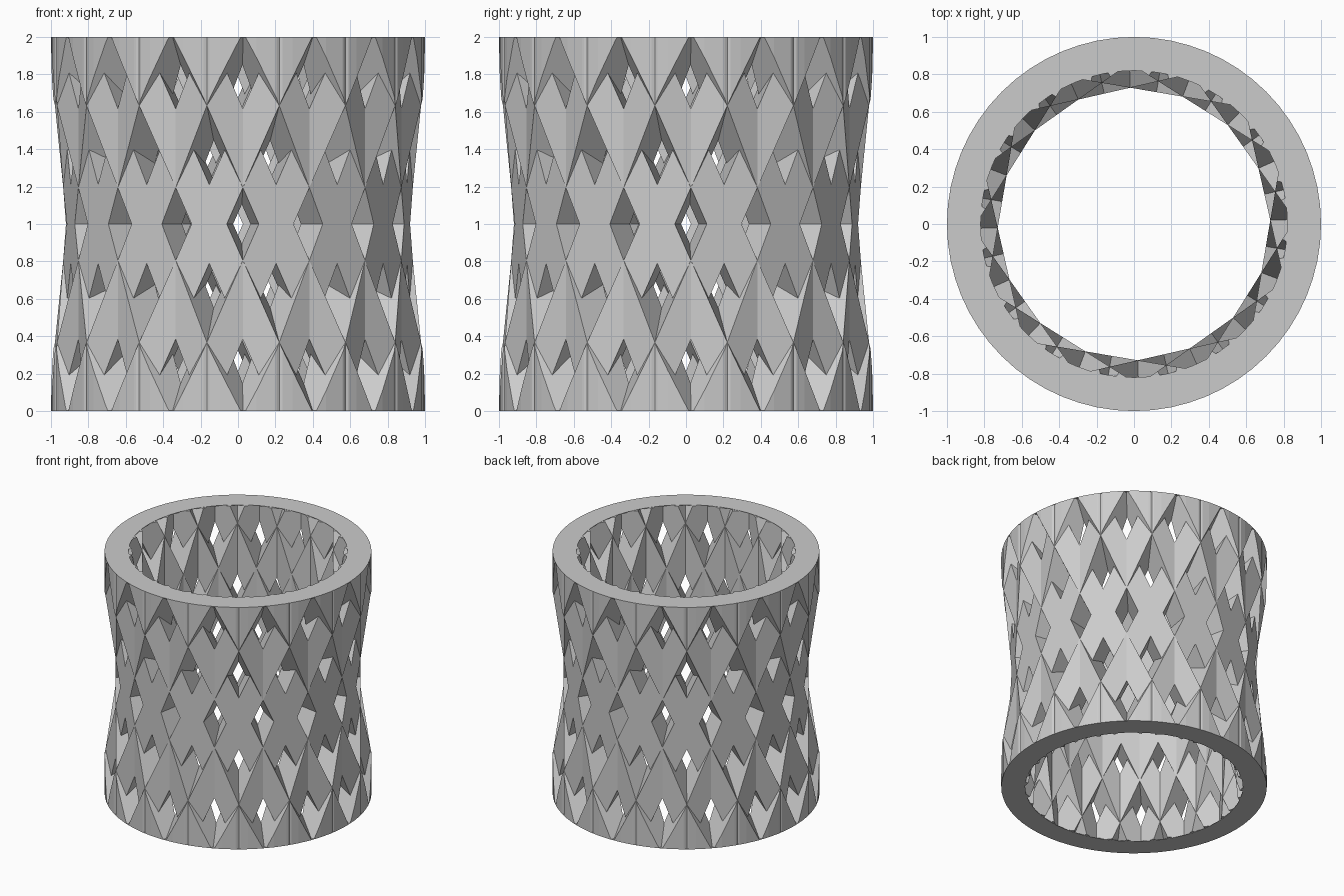
import bpy, bmesh, math
from mathutils import Vector, Matrix

if "Cube" in bpy.data.objects:
    bpy.data.objects.remove(bpy.data.objects["Cube"])

COUNT = 16            # slats per leaning direction
SEG = 64              # sides of the end rings
R_OUT, R_IN = 0.917, 0.715   # outer / inner slat planes at the waist
LEAN = 0.45           # sideways travel per unit of height
HALF_W = 0.095        # half the horizontal slat width
H = 2.0
TURN = math.radians(1.6)
LIP = 0.004


def add_object(name, bm):
    bmesh.ops.recalc_face_normals(bm, faces=bm.faces)
    mesh = bpy.data.meshes.new(name)
    bm.to_mesh(mesh)
    bm.free()
    obj = bpy.data.objects.new(name, mesh)
    bpy.context.collection.objects.link(obj)
    return obj


def slat_mesh(name, side):
    """Straight leaning slat, trimmed to the outer cylinder."""
    bm = bmesh.new()
    bmesh.ops.create_cube(bm, size=1.0)
    for v in bm.verts:
        z = LIP / 2 if v.co.z < 0 else H - LIP / 2
        y = -R_OUT if v.co.y < 0 else -R_IN
        x = side * LEAN * (z - 1) + (HALF_W if v.co.x > 0 else -HALF_W)
        v.co = (x, y, z)
    bm.transform(Matrix.Rotation(math.radians(180 / COUNT) + TURN, 4, 'Z'))
    for i in range(SEG):
        a = (i + 0.5) * 2 * math.pi / SEG
        n = Vector((math.cos(a), math.sin(a), 0))
        d = math.cos(math.pi / SEG)
        if max(v.co.dot(n) for v in bm.verts) <= d + 1e-5:
            continue
        cut = bmesh.ops.bisect_plane(
            bm, geom=bm.verts[:] + bm.edges[:] + bm.faces[:], dist=1e-6,
            plane_co=n * d, plane_no=n, clear_outer=True)
        edges = [e for e in cut['geom_cut']
                 if isinstance(e, bmesh.types.BMEdge) and e.is_boundary]
        if edges:
            bmesh.ops.edgeloop_fill(bm, edges=edges)
    return add_object(name, bm)


def end_ring(name, z0):
    """Thin flat annulus closing one end."""
    bm = bmesh.new()
    loops = []
    for r, z in ((0.82, z0), (1.0, z0), (1.0, z0 + LIP), (0.82, z0 + LIP)):
        loops.append([bm.verts.new((r * math.cos(2 * math.pi * i / SEG),
                                    r * math.sin(2 * math.pi * i / SEG), z))
                      for i in range(SEG)])
    for k in range(4):
        a, b = loops[k], loops[(k + 1) % 4]
        for i in range(SEG):
            j = (i + 1) % SEG
            bm.faces.new((a[i], a[j], b[j], b[i]))
    return add_object(name, bm)


# Two families of crossing slats
for label, side in (("right_leaning_slat", 1), ("left_leaning_slat", -1)):
    first = slat_mesh(label, side)
    for k in range(1, COUNT):
        copy = bpy.data.objects.new(label, first.data)
        copy.rotation_euler.z = 2 * math.pi * k / COUNT
        bpy.context.collection.objects.link(copy)

# Flat rings at both ends
end_ring("bottom_ring", 0.0)
end_ring("top_ring", H - LIP)
